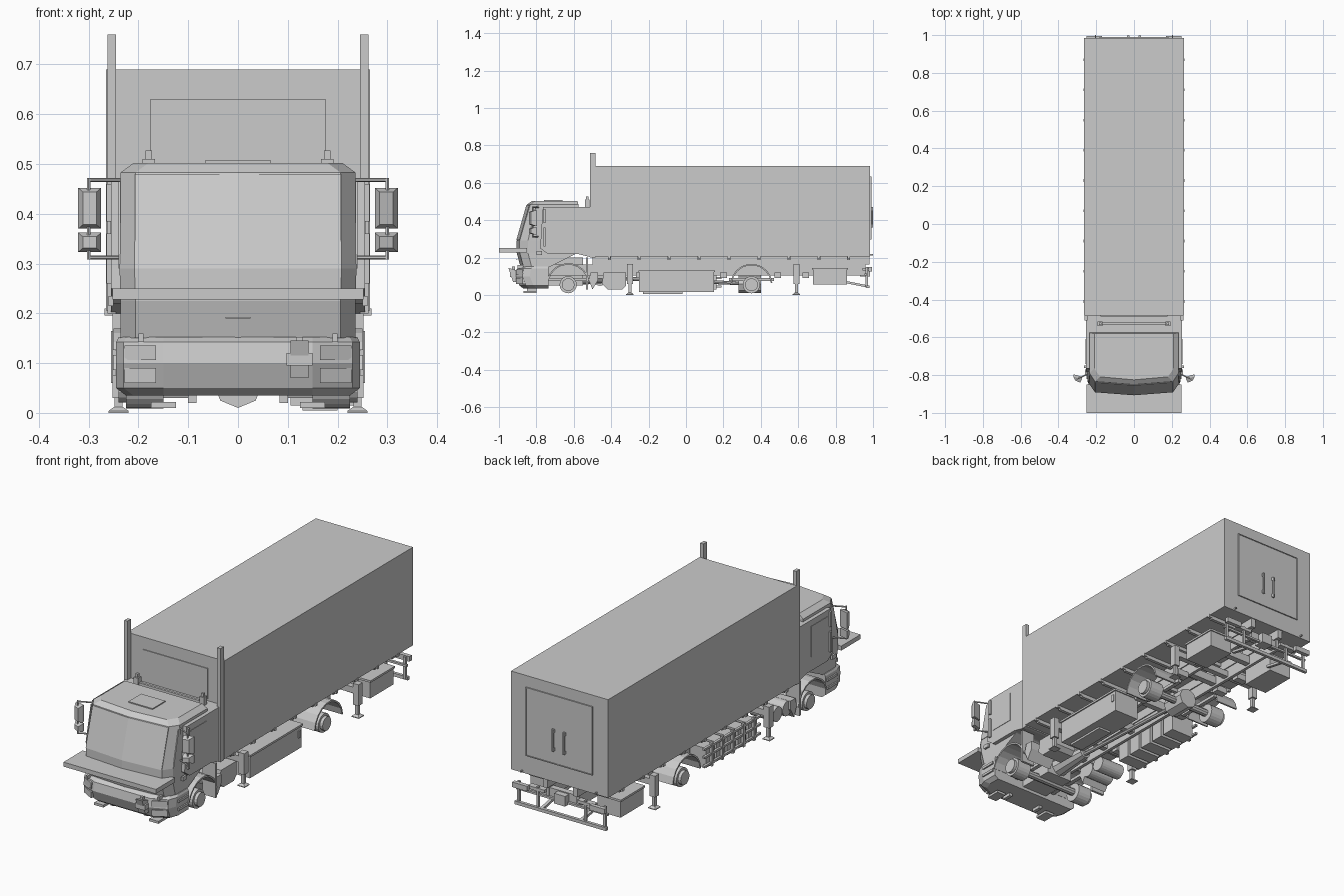
import bpy, bmesh, math
from mathutils import Vector, Matrix

if "Cube" in bpy.data.objects:
    bpy.data.objects.remove(bpy.data.objects["Cube"])

def finish(name, bm):
    bmesh.ops.recalc_face_normals(bm, faces=bm.faces)
    me = bpy.data.meshes.new(name)
    bm.to_mesh(me); bm.free()
    ob = bpy.data.objects.new(name, me)
    bpy.context.collection.objects.link(ob)
    return ob

def loft(name, rings):
    """Skin equal-length closed rings and cap both ends."""
    bm = bmesh.new()
    vs = [[bm.verts.new(p) for p in r] for r in rings]
    n = len(rings[0])
    for a, b in zip(vs, vs[1:]):
        for i in range(n):
            bm.faces.new((a[i], a[(i+1) % n], b[(i+1) % n], b[i]))
    bm.faces.new(vs[0]); bm.faces.new(vs[-1])
    return finish(name, bm)

def box(name, x0, x1, y0, y1, z0, z1, both=False):
    """Axis-aligned box from its limits; both=True mirrors it across x."""
    for s in ((1, -1) if both else (1,)):
        loft(name, [[(s*x, y, z) for x, y in ((x0, y0), (x1, y0), (x1, y1), (x0, y1))] for z in (z0, z1)])

def side_profile(name, pts, x0, x1, both=False):
    """Extrude a (y, z) outline along x."""
    for s in ((1, -1) if both else (1,)):
        loft(name, [[(s*x, y, z) for y, z in pts] for x in (x0, x1)])

def tube(name, a, b, r, sides=16, r2=None):
    a, b = Vector(a), Vector(b)
    d = b - a
    bm = bmesh.new()
    m = Matrix.Translation((a+b)/2) @ d.to_track_quat('Z', 'Y').to_matrix().to_4x4()
    bmesh.ops.create_cone(bm, cap_ends=True, segments=sides, radius1=r,
                          radius2=r if r2 is None else r2, depth=d.length, matrix=m)
    return finish(name, bm)

def arch(name, yc, zc, r, a0, a1, x0, x1, n=9, t=.008):
    """Open mudguard shell around a wheel."""
    ang = [math.radians(a0 + (a1-a0)*i/n) for i in range(n+1)]
    pts = [(yc + r*math.cos(a), zc + r*math.sin(a)) for a in ang]
    pts += [(yc + (r-t)*math.cos(a), zc + (r-t)*math.sin(a)) for a in reversed(ang)]
    side_profile(name, pts, x0, x1, True)

def cab_ring(z, front, w, back, corner=.06):
    half = [(w, back), (w, front + corner), (w - .03, front + .016)]
    pts = half + [(0, front)] + [(-x, y) for x, y in reversed(half)]
    return [(x, y, z) for x, y in pts]

# cargo body with front corner posts
box("cargo_body", -.265, .265, -.485, .985, .206, .69)
box("corner_post", .245, .262, -.512, -.485, .2, .76, True)
box("front_wall_panel", -.177, .177, -.489, -.485, .48, .63)
box("rear_door", -.178, .178, .985, .988, .30, .63)
for x0, x1, z0, z1 in ((-.182, .182, .63, .634), (-.182, .182, .296, .3),
                       (.178, .182, .3, .63), (-.182, -.178, .3, .63)):
    box("door_frame", x0, x1, .985, .991, z0, z1)
for x in (-.03, .03):
    tube("door_handle", (x, .995, .36), (x, .995, .47), .005, 8)
    for z in (.37, .46):
        box("handle_mount", x-.006, x+.006, .985, .997, z-.008, z+.008)

# cab shell
loft("cab", [cab_ring(.15, -.885, .236, -.73), cab_ring(.225, -.905, .236, -.58),
             cab_ring(.29, -.905, .238, -.58), cab_ring(.483, -.85, .236, -.575),
             cab_ring(.502, -.825, .21, -.58)])
side_profile("crew_section", [(-.78, .25), (-.74, .22), (-.58, .22), (-.5, .2), (-.485, .2), (-.485, .47), (-.765, .47)], -.255, .255)
def screen(z):
    t = (z-.29)/.193
    return -.908 + .055*t
loft("windscreen", [[(-.207, screen(z)+.016, z), (0, screen(z), z), (.207, screen(z)+.016, z),
                     (.207, screen(z)+.03, z), (0, screen(z)+.03, z), (-.207, screen(z)+.03, z)] for z in (.294, .48)])
side_profile("side_window", [(-.845, .29), (-.79, .29), (-.785, .465), (-.805, .465)], .236, .24, True)
side_profile("rear_side_window", [(-.74, .29), (-.61, .29), (-.61, .44), (-.735, .44)], .255, .257, True)
box("roof_hatch", -.066, .066, -.76, -.66, .5, .507)
box("rear_light_bar", -.19, .19, -.532, -.52, .47, .485)
box("beacon_base", .167, .192, -.54, -.515, .47, .51, True)
box("beacon", .173, .186, -.534, -.521, .51, .527, True)
box("front_shelf", -.252, .252, -1, -.85, .228, .25)
box("grille_slot", -.025, .025, -.909, -.9, .19, .193)
for z0, z1 in ((.26, .36), (.385, .46)):
    box("grab_handle", .255, .264, -.762, -.75, z0, z1, True)
box("side_marker", .25, .26, -.8, -.77, .215, .235, True)

# mirrors on bracket arms
for s in (1, -1):
    for z in (.312, .468):
        tube("mirror_arm", (s*.235, -.79, z), (s*.3, -.82, z), .004, 6)
    tube("mirror_stem", (s*.3, -.82, .308), (s*.3, -.82, .472), .004, 6)
    for z0, z1 in ((.37, .452), (.323, .362)):
        loft("mirror", [[(s*(.298+dx*k), y + .012*(dx > 0), z) for dx, z in
             ((-.023, z0+.02*(1-k)), (.023, z0+.02*(1-k)), (.023, z1-.02*(1-k)), (-.023, z1-.02*(1-k)))]
             for y, k in ((-.84, .6), (-.82, 1), (-.808, 1))])

# bumper, lamps and steps
def bumper_ring(z, f, w=.245, back=-.735):
    half = [(w, back), (w, f+.09), (w-.015, f+.05), (.15, f+.015)]
    return [(x, y, z) for x, y in half + [(-x, y) for x, y in reversed(half)]]
loft("bumper", [bumper_ring(.035, -.885, .225), bumper_ring(.05, -.905),
                bumper_ring(.1, -.925), bumper_ring(.142, -.918), bumper_ring(.152, -.9, .24)])
for s in (1, -1):
    for z0, z1 in ((.106, .135), (.06, .09)):
        loft("headlamp" if z0 > .1 else "fog_lamp",
             [[(s*x, y, z) for x, y in ((.165, -.909), (.228, -.874), (.228, -.855), (.165, -.88))] for z in (z0, z1)])
    for z in (.075, .115):
        box("cab_step", s*.235, s*.252, -.82, -.745, z, z+.012)
box("lamp_bracket", .19, .2, -.9, -.87, .142, .16, True)
side_profile("tow_coupling", [(-.95, .145), (-.9, .13), (-.9, .07), (-.925, .07)], .105, .142)
box("coupling_block", .097, .15, -.94, -.91, .095, .12)
box("coupling_pin", .117, .13, -.93, -.915, .13, .152)
box("under_step", .125, .175, -.87, -.8, .01, .022, True)
box("under_step_bracket", .083, .1, -.85, -.8, .02, .04, True)

# chassis ladder and body subframe
box("chassis_rail", .075, .09, -.8, .96, .105, .162, True)
box("subframe_rail", .07, .095, -.5, .98, .162, .206, True)
for i in range(9):
    y = -.41 + i*.16
    box("floor_beam", -.252, .252, y-.008, y+.008, .188, .206)
    box("beam_end", .252, .268, y-.007, y+.007, .196, .21, True)
for y in (-.7, -.45, -.1, .15, .5, .75, .94):
    box("cross_member", -.08, .08, y-.015, y+.015, .115, .155)
for y in (-.25, .2, .49, .64):
    box("rail_bracket", .09, .15, y-.018, y+.018, .09, .12, True)
box("engine", -.07, .07, -.82, -.55, .05, .2)
tube("gearbox", (0, -.55, .1), (0, -.36, .1), .045, 10, .03)
tube("drive_shaft", (0, -.38, .09), (0, .35, .06), .01, 8)
tube("differential", (0, .28, .06), (0, .40, .06), .05, 8)

# axles, hubs and mudguards
for y in (-.63, .35):
    tube("axle", (-.2, y, .055), (.2, y, .055), .018, 10)
    for s in (1, -1):
        tube("wheel_hub", (s*.15, y, .055), (s*.225, y, .055), .046, 20)
        tube("hub_cap", (s*.225, y, .055), (s*.24, y, .055), .034, 16)
    box("leaf_spring", .1, .12, y-.12, y+.12, .075, .09, True)
arch("front_mudguard", -.63, .055, .115, 10, 165, .13, .25)
side_profile("front_flap", [(-.535, .03), (-.523, .03), (-.523, .2), (-.535, .2)], .18, .252, True)
arch("rear_mudguard", .35, .055, .112, 5, 175, .13, .25)

# stabiliser legs
for y in (-.3, .59):
    box("leg_beam", -.24, .24, y-.014, y+.014, .115, .145)
    box("stabiliser_leg", .225, .255, y-.016, y+.016, .06, .165, True)
    box("leg_piston", .232, .248, y-.008, y+.008, .01, .06, True)
    for s in (1, -1):
        loft("foot_pad", [[(s*.24+k*a, y+k*b, z) for a, b in ((-1, -1), (1, -1), (1, 1), (-1, 1))]
                          for z, k in ((0, .02), (.004, .02), (.012, .009))])

# right-hand lockers
box("side_locker", .105, .24, -.25, .15, .015, .13)
box("locker_lid", .1, .246, -.255, .155, .122, .132)
box("locker_latch", .24, .245, .125, .14, .07, .105)
box("locker_skid", .13, .2, -.23, -.02, .005, .015)
side_profile("battery_box", [(-.45, .06), (-.42, .03), (-.34, .03), (-.32, .05), (-.32, .12), (-.44, .12)], .1, .215)
side_profile("filter_box", [(-.52, .08), (-.5, .03), (-.47, .08), (-.47, .12), (-.51, .12)], .1, .24, True)

# left-hand rack of canisters and air tanks
for i in range(5):
    y = -.23 + i*.082
    box("rack_canister", -.225, -.1, y, y+.066, .03, .125)
    box("rack_upright", -.238, -.225, y+.026, y+.04, .03, .145)
for z in (.04, .085, .125):
    box("rack_rail", -.235, -.222, -.25, .19, z, z+.01)
for y in (-.46, -.385):
    t = tube("air_tank", (-.23, y, .085), (-.1, y, .085), .036, 20)

# rear lockers, underrun bar and lamps
box("rear_locker", .12, .245, .68, .86, .055, .14, True)
box("rear_locker_lid", .115, .25, .675, .865, .135, .145, True)
box("underrun_bar", -.25, .25, .965, .98, .036, .052)
box("underrun_upper_bar", -.25, .25, .955, .967, .105, .115)
for x in (.13, .235):
    box("underrun_post", x-.006, x+.006, .96, .972, .04, .15, True)
side_profile("underrun_stay", [(.86, .062), (.97, .04), (.97, .052), (.86, .074)], .1, .115, True)
box("rear_lamp", .17, .252, .975, .995, .125, .15, True)
box("lamp_arm", .09, .18, .945, .975, .13, .145, True)
box("tow_hitch", -.03, .03, .93, .985, .1, .15)
box("rear_marker", .2, .206, .985, 1.0, .212, .218, True)
